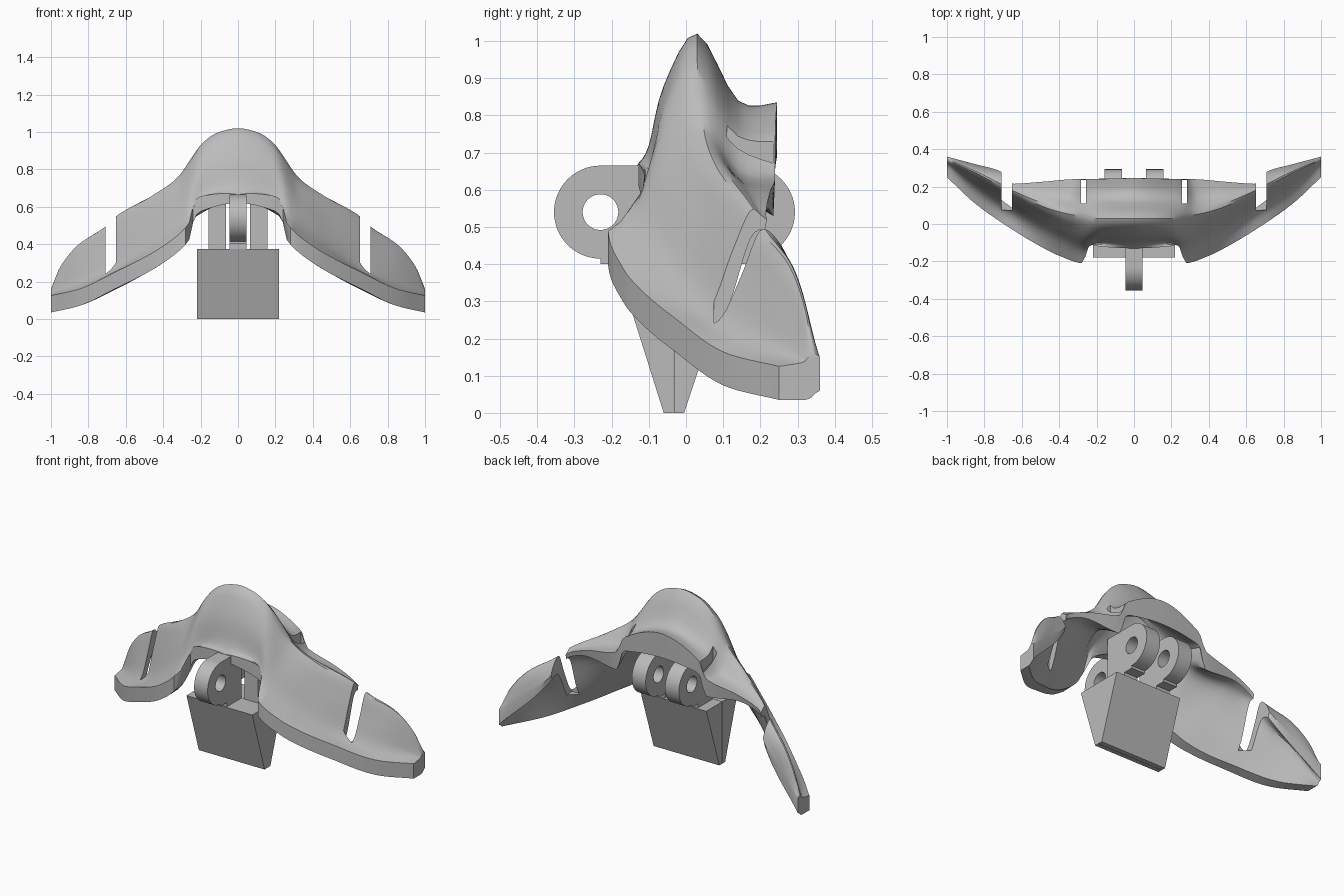
import bpy, bmesh, math
from mathutils import Vector

if "Cube" in bpy.data.objects:
    bpy.data.objects.remove(bpy.data.objects["Cube"])

grey = bpy.data.materials.new("matte grey")
grey.diffuse_color = (0.5, 0.5, 0.5, 1)
grey.use_nodes = True
grey.node_tree.nodes["Principled BSDF"].inputs["Base Color"].default_value = grey.diffuse_color


def make(name, bm):
    bmesh.ops.recalc_face_normals(bm, faces=bm.faces)
    me = bpy.data.meshes.new(name)
    bm.to_mesh(me)
    bm.free()
    me.materials.append(grey)
    ob = bpy.data.objects.new(name, me)
    bpy.context.collection.objects.link(ob)
    return ob


def loft(name, rings):
    """Closed loops skinned together and capped at both ends."""
    bm = bmesh.new()
    loops = [[bm.verts.new(p) for p in r] for r in rings]
    n = len(loops[0])
    for a, b in zip(loops, loops[1:]):
        for i in range(n):
            j = (i + 1) % n
            bm.faces.new((a[i], a[j], b[j], b[i]))
    bm.faces.new(loops[0])
    bm.faces.new(loops[-1])
    return make(name, bm)


def prism(name, x0, x1, pts):
    return loft(name, [[(x, y, z) for y, z in pts] for x in (x0, x1)])


def rect(y0, y1, z0, z1):
    return [(y0, z0), (y1, z0), (y1, z1), (y0, z1)]


def cut(ob, cutter):
    cutter.hide_render = True
    m = ob.modifiers.new("cut", 'BOOLEAN')
    m.operation, m.solver, m.object = 'DIFFERENCE', 'EXACT', cutter
    dg = bpy.context.evaluated_depsgraph_get()
    me = bpy.data.meshes.new_from_object(ob.evaluated_get(dg))
    ob.modifiers.clear()
    ob.data = me
    bpy.data.objects.remove(cutter)


def smooth(ob, deg):
    bpy.ops.object.select_all(action='DESELECT')
    ob.select_set(True)
    bpy.context.view_layer.objects.active = ob
    bpy.ops.object.shade_smooth_by_angle(angle=math.radians(deg))


def rail(pts, x):
    """Monotone cubic through (x, y, z) points, giving (y, z) at x."""
    n = len(pts)
    i = max(k for k in range(n - 1) if pts[k][0] <= x or k == 0)
    h = pts[i + 1][0] - pts[i][0]
    t = (x - pts[i][0]) / h
    out = []
    for c in (1, 2):
        def slope(k):
            return (pts[k + 1][c] - pts[k][c]) / (pts[k + 1][0] - pts[k][0])

        def tangent(k):
            if k == 0:
                return 0.0
            if k == n - 1:
                return slope(n - 2)
            a, b = slope(k - 1), slope(k)
            return 2 * a * b / (a + b) if a * b > 0 else 0.0
        out.append((1 + 2 * t) * (1 - t) ** 2 * pts[i][c] + t * (1 - t) ** 2 * h * tangent(i)
                   + t * t * (3 - 2 * t) * pts[i + 1][c] + t * t * (t - 1) * h * tangent(i + 1))
    return Vector(out)


def spline(p, sub=4):
    """Catmull-Rom curve through section points."""
    q = [p[0]] + p + [p[-1]]
    out = []
    for a, b, c, d in zip(q, q[1:], q[2:], q[3:]):
        for s in range(sub):
            t = s / sub
            out.append(0.5 * (2 * b + (c - a) * t + (2 * a - 5 * b + 4 * c - d) * t * t
                              + (3 * b - a - 3 * c + d) * t ** 3))
    return out + [p[-1]]


# Saddle shell: long rails from the centre to the wing tip
rim = [(0, -.13, .62), (.19, -.12, .58), (.235, -.11, .54), (.25, -.13, .45), (.27, -.21, .41),
       (.4, -.17, .30), (.5, -.12, .24), (.65, -.03, .165), (.85, .11, .07), (1, .25, .035)]
front_low = [(0, -.1, .72), (.2, -.095, .66), (.27, -.13, .56), (.4, -.08, .46), (.5, -.03, .38),
             (.65, .06, .28), (.71, .09, .25), (.85, .19, .2), (1, .31, .135)]
front_high = [(0, -.06, .88), (.2, -.06, .82), (.33, -.04, .64), (.5, .04, .52),
              (.65, .12, .43), (.71, .15, .37), (.85, .235, .31), (1, .325, .145)]
ridge = [(0, .03, 1.02), (.1, .03, 1.0), (.18, .03, .95), (.33, .05, .75), (.45, .08, .665),
         (.65, .17, .545), (.71, .2, .49), (.85, .275, .40), (.95, .32, .28), (1, .34, .16)]
valley = [(0, .14, .84), (.25, .14, .75), (.33, .14, .65), (.5, .17, .60),
          (.65, .2, .535), (.71, .25, .46), (.85, .305, .35), (1, .355, .155)]
lip = [(0, .245, .835), (.25, .24, .74), (.3, .24, .64), (.5, .225, .59),
       (.65, .215, .525), (.71, .28, .4), (.85, .32, .27), (1, .36, .15)]
lip_under = [(0, .245, .69), (.25, .24, .66), (.3, .235, .53), (.5, .22, .55),
             (.65, .21, .50), (.71, .27, .37), (1, .36, .06)]
ridge_under = [(0, .03, .86), (.25, .05, .7), (.33, .08, .6), (.5, .13, .53),
               (.65, .17, .47), (.71, .21, .38), (.85, .27, .26), (1, .345, .05)]
front_under = [(0, -.02, .76), (.25, -.04, .62), (.33, -.04, .5), (.5, .04, .38),
               (.65, .11, .28), (.71, .14, .25), (.85, .22, .17), (1, .335, .04)]
rim_under = [(0, -.08, .63), (.235, -.06, .54), (.27, -.13, .42), (.4, -.1, .3),
             (.5, -.06, .24), (.65, .04, .16), (.85, .18, .07), (1, .32, .035)]


def section(x):
    a = min(abs(x), 1)
    foot = rail(rim, a)
    band = foot + Vector((0, .045 + .045 * min(1, a / .25)))
    outer = spline([band] + [rail(r, a) for r in (front_low, front_high, ridge, valley, lip)])
    inner = spline([rail(r, a) for r in (lip_under, ridge_under, front_under, rim_under)])
    return [(x, p.x, p.y) for p in [foot] + outer + inner]


shell = loft("saddle_shell", [section(i / 50) for i in range(-50, 51)])

# Wing slots and small back slits
for s in (-1, 1):
    cut(shell, prism("slot_cutter", s * .653, s * .709, rect(.075, .6, .23, 1.2)))
    cut(shell, prism("slit_cutter", s * .257, s * .283, rect(.11, .234, .3, 1.2)))
smooth(shell, 35)

# Clamp block in two halves
prism("block_front_half", -.22, .22, [(-.06, 0), (-.034, 0), (-.034, .375), (-.178, .375)])
prism("block_back_half", -.22, .22, [(-.032, 0), (-.005, 0), (.12, .375), (-.032, .375)])


# Hinge fingers: rounded eye with a bolt hole and a stem to the block
def finger(name, x0, x1, cy, side):
    cz, r = .54, .125
    pts = [(cy + side * r * math.sin(a), cz + r * math.cos(a))
           for a in (math.pi * k / 32 for k in range(33))]
    pts += [(cy, .40), (cy - side * .06, .40), (cy - side * .06, .37),
            (-.033, .37), (-.033, cz + r)]
    ob = prism(name, x0, x1, pts)
    hole = [(cy + .048 * math.cos(a), cz + .048 * math.sin(a))
            for a in (math.tau * k / 40 for k in range(40))]
    cut(ob, prism("hole_cutter", x0 - .1, x1 + .1, hole))
    smooth(ob, 30)


finger("front_hinge_finger", -.045, .045, -.23, -1)
finger("back_hinge_finger_right", .065, .157, .168, 1)
finger("back_hinge_finger_left", -.157, -.065, .168, 1)
